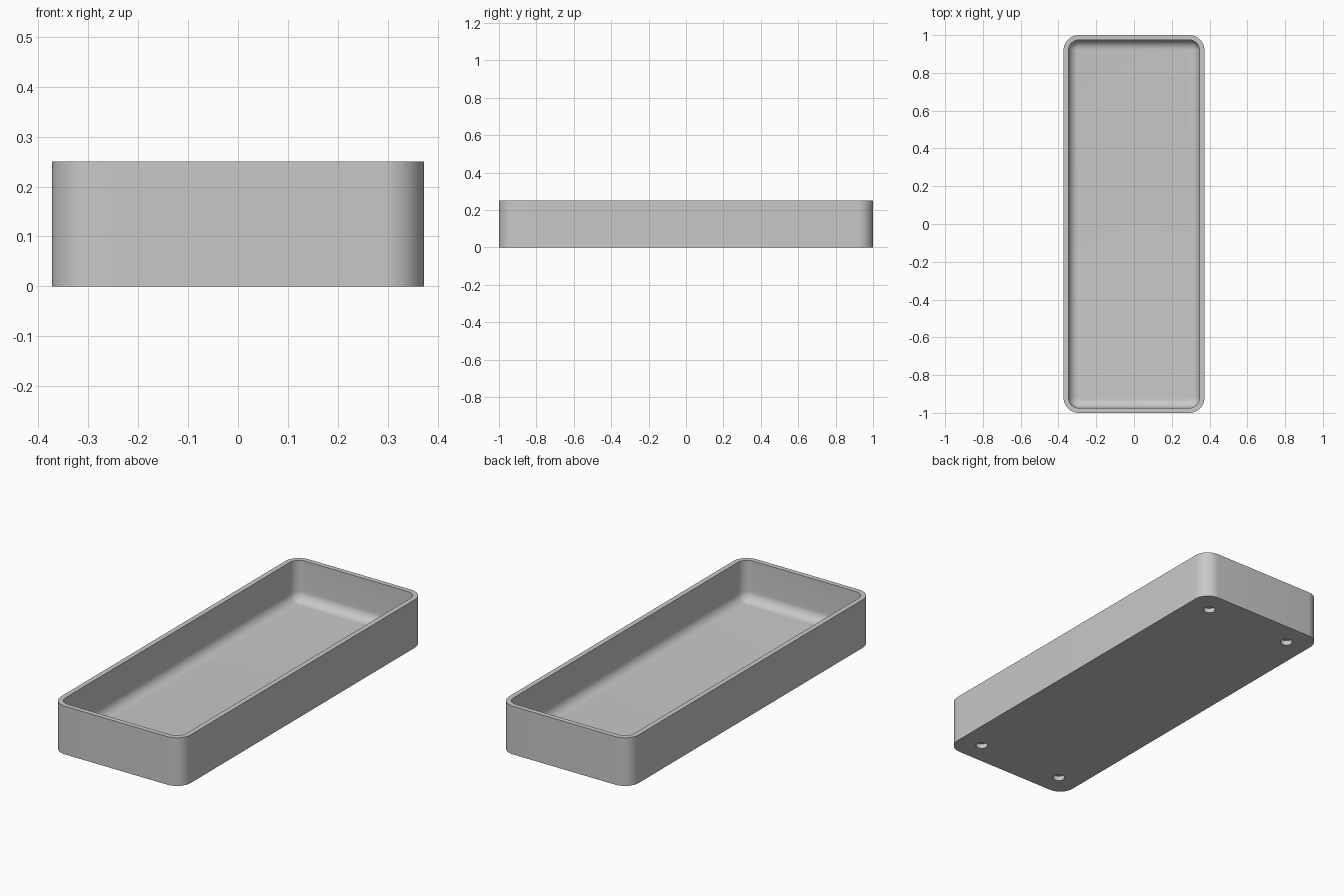
import bpy, bmesh
from math import pi, cos, sin, radians

if "Cube" in bpy.data.objects:
    bpy.data.objects.remove(bpy.data.objects["Cube"])

HALF_X, HALF_Y, HEIGHT = 0.373, 1.0, 0.25
CORNER, WALL, FLOOR, FILLET = 0.08, 0.026, 0.04, 0.05
ARC = 12          # segments per rounded corner
STEPS = 10        # segments of the floor fillet

grey = bpy.data.materials.new("light grey")
grey.use_nodes = True
colour = (0.58, 0.58, 0.58, 1)
grey.diffuse_color = colour
grey.node_tree.nodes["Principled BSDF"].inputs["Base Color"].default_value = colour


def rounded_ring(bm, inset, z):
    """Rounded rectangle of vertices, inset from the outer wall."""
    r = CORNER - inset
    ring = []
    for k, (sx, sy) in enumerate([(1, 1), (-1, 1), (-1, -1), (1, -1)]):
        for i in range(ARC + 1):
            a = (k + i / ARC) * pi / 2
            ring.append(bm.verts.new((sx * (HALF_X - CORNER) + r * cos(a),
                                      sy * (HALF_Y - CORNER) + r * sin(a), z)))
    return ring


def finish(bm, name):
    bmesh.ops.recalc_face_normals(bm, faces=bm.faces)
    mesh = bpy.data.meshes.new(name)
    bm.to_mesh(mesh)
    bm.free()
    mesh.materials.append(grey)
    obj = bpy.data.objects.new(name, mesh)
    bpy.context.collection.objects.link(obj)
    return obj


# Tray: outer wall, rim, inner wall and filleted floor as one run of rings
profile = [(0, 0), (0, HEIGHT), (WALL, HEIGHT)]
for i in range(STEPS + 1):
    a = i / STEPS * pi / 2
    profile.append((WALL + FILLET * (1 - cos(a)), FLOOR + FILLET * (1 - sin(a))))
bm = bmesh.new()
rings = [rounded_ring(bm, inset, z) for inset, z in profile]
for low, high in zip(rings, rings[1:]):
    for i in range(len(low)):
        j = (i + 1) % len(low)
        bm.faces.new((low[i], low[j], high[j], high[i]))
bm.faces.new(rings[0][::-1])
bm.faces.new(rings[-1])
tray = finish(bm, "tray")

# Four blind round holes in the underside
bm = bmesh.new()
for sx in (-1, 1):
    for sy in (-1, 1):
        made = bmesh.ops.create_cone(bm, cap_ends=True, segments=32,
                                     radius1=0.029, radius2=0.029, depth=0.05)
        bmesh.ops.translate(bm, verts=made["verts"], vec=(sx * 0.25, sy * 0.88, 0))
cutter = finish(bm, "hole_cutter")
cutter.hide_render = True

cut = tray.modifiers.new("underside holes", 'BOOLEAN')
cut.operation = 'DIFFERENCE'
cut.solver = 'EXACT'
cut.object = cutter
bpy.ops.object.select_all(action='DESELECT')
bpy.context.view_layer.objects.active = tray
tray.select_set(True)
bpy.ops.object.modifier_apply(modifier=cut.name)
bpy.data.objects.remove(cutter)
bpy.ops.object.shade_smooth_by_angle(angle=radians(30))
